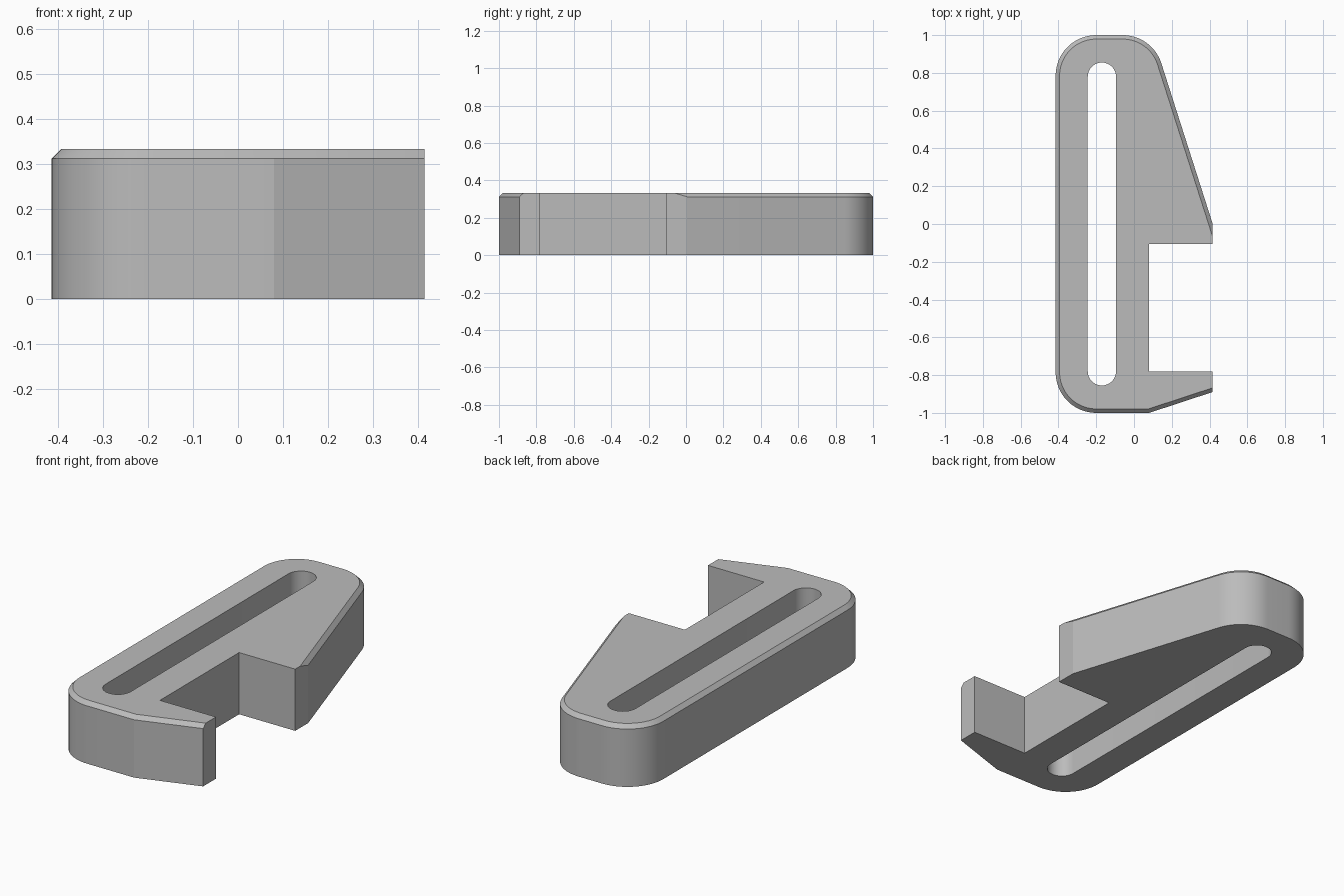
import bpy
import bmesh
from math import sin, cos, radians
from mathutils import Vector

cube = bpy.data.objects.get("Cube")
if cube:
    bpy.data.objects.remove(cube)

HEIGHT, CHAMFER, RIGHT = 0.333, 0.021, 0.415

grey = bpy.data.materials.new("plain grey")
grey.use_nodes = True
grey.diffuse_color = (0.5, 0.5, 0.5, 1)
grey.node_tree.nodes["Principled BSDF"].inputs["Base Color"].default_value = (0.5, 0.5, 0.5, 1)


def arc(cx, cy, r, start, end, steps=16):
    angles = [radians(start + (end - start) * i / steps) for i in range(steps + 1)]
    return [Vector((cx + r * cos(a), cy + r * sin(a))) for a in angles]


def inset(points, d):
    """Move every side of a counter-clockwise outline inwards by d."""
    result = []
    for i, p in enumerate(points):
        a = (p - points[i - 1]).normalized()
        b = (points[(i + 1) % len(points)] - p).normalized()
        na, nb = Vector((-a.y, a.x)), Vector((-b.y, b.x))
        result.append(p + (na + nb) * d / (1 + na.dot(nb)))
    return result


def loft(name, layers):
    """Skin a stack of (outline, z) layers and cap both ends."""
    bm = bmesh.new()
    rings = [[bm.verts.new((p[0], p[1], z)) for p in pts] for pts, z in layers]
    for low, high in zip(rings, rings[1:]):
        for i in range(len(low)):
            bm.faces.new((low[i - 1], low[i], high[i], high[i - 1]))
    bm.faces.new(rings[0][::-1])
    bm.faces.new(rings[-1])
    bmesh.ops.recalc_face_normals(bm, faces=bm.faces)
    mesh = bpy.data.meshes.new(name)
    bm.to_mesh(mesh)
    bm.free()
    mesh.materials.append(grey)
    obj = bpy.data.objects.new(name, mesh)
    bpy.context.collection.objects.link(obj)
    return obj


# Clamp body: rounded left end corners, slanted flanks running past the right side
outline = (arc(-0.2, -0.785, 0.215, 180, 270)
           + [Vector((0.08, -1)), Vector((0.5, -0.862)), Vector((0.5, -0.26))]
           + arc(-0.06, 0.785, 0.215, 18, 90)
           + arc(-0.2, 0.785, 0.215, 90, 180))
body = loft("clamp_body", [(outline, 0), (outline, HEIGHT - CHAMFER),
                           (inset(outline, CHAMFER), HEIGHT)])

# Cutters: the long slot, and the jaw opening joined to the flat right side
slot = arc(-0.17, 0.78, 0.075, 0, 180) + arc(-0.17, -0.78, 0.075, 180, 360)
jaw = [(0.08, -0.78), (RIGHT, -0.78), (RIGHT, -1.2), (0.8, -1.2),
       (0.8, 1), (RIGHT, 1), (RIGHT, -0.105), (0.08, -0.105)]

bpy.context.view_layer.objects.active = body
for name, shape in (("slot_cutter", slot), ("jaw_cutter", jaw)):
    cutter = loft(name, [(shape, -0.2), (shape, 0.6)])
    cutter.hide_render = True
    cut = body.modifiers.new(name, "BOOLEAN")
    cut.operation, cut.solver, cut.object = "DIFFERENCE", "EXACT", cutter
    bpy.ops.object.modifier_apply(modifier=name)
    bpy.data.objects.remove(cutter)

# Smooth rounded walls, crisp chamfers and corners
bpy.ops.object.select_all(action="DESELECT")
body.select_set(True)
bpy.ops.object.shade_smooth_by_angle(angle=radians(15))
